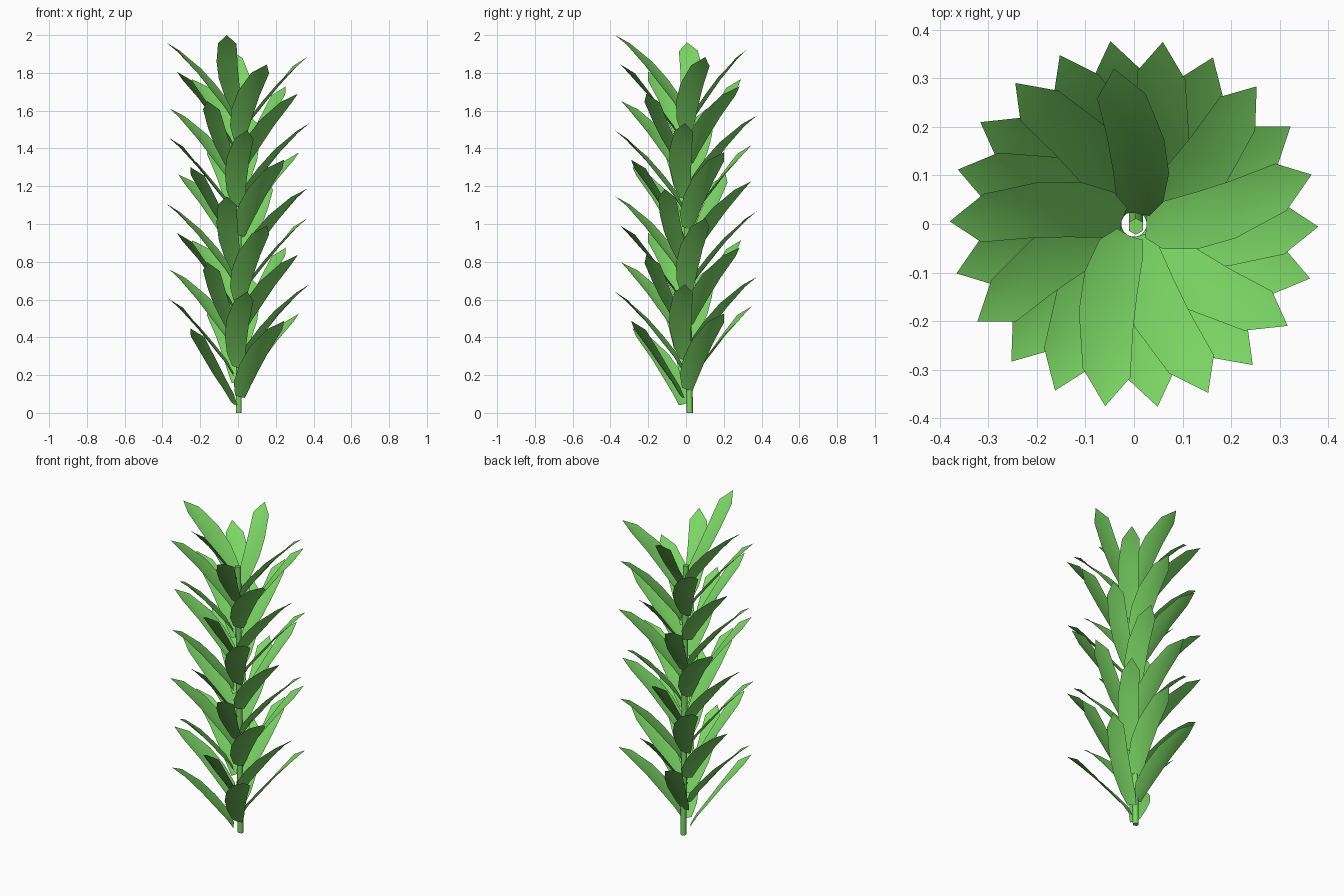
import bpy, bmesh, math
from mathutils import Vector

if "Cube" in bpy.data.objects:
    bpy.data.objects.remove(bpy.data.objects["Cube"])

green = bpy.data.materials.new("leaf_green")
green.diffuse_color = (0.2, 0.68, 0.13, 1)
green.use_nodes = True
green.node_tree.nodes["Principled BSDF"].inputs["Base Color"].default_value = green.diffuse_color

# Stem: slim six-sided stalk leaning slightly
bm = bmesh.new()
bmesh.ops.create_cone(bm, cap_ends=True, segments=6, radius1=0.017,
                      radius2=0.017, depth=1.66)
for v in bm.verts:
    v.co.z += 0.83
    v.co.x += 0.004
    v.co.y += 0.02 - 0.025 * v.co.z / 1.66
me = bpy.data.meshes.new("stem")
bm.to_mesh(me)
bm.free()
me.materials.append(green)
stem = bpy.data.objects.new("stem", me)
bpy.context.collection.objects.link(stem)
for p in me.polygons:
    p.use_smooth = len(p.vertices) == 4

# Leaf blade: (reach, height below tip, sideways shift, half width, roll in degrees)
stations = [(0.022, -0.40, 0.005, 0.030, -20), (0.055, -0.335, 0.018, 0.050, -20),
            (0.125, -0.245, 0.028, 0.060, -18), (0.205, -0.15, 0.026, 0.060, -14),
            (0.312, -0.045, 0.008, 0.050, -3)]
outward = Vector((0.72, 0, -0.69))
bm = bmesh.new()
rows = []
for r, z, shift, hw, deg in stations:
    roll = math.radians(deg)
    row = []
    for t in (-1, 0, 1):
        # clockwise side is -y when the leaf points along +x
        p = Vector((r, -shift - t * hw * math.cos(roll), z))
        p += outward * (t * hw * math.sin(roll) + (0.18 * hw if t == 0 else 0))
        row.append(bm.verts.new(p))
    rows.append(row)
tip = bm.verts.new((0.38, 0, 0))
for a, b in zip(rows, rows[1:]):
    for i in range(2):
        bm.faces.new((a[i], b[i], b[i + 1], a[i + 1]))
for i in range(2):
    bm.faces.new((rows[-1][i], tip, rows[-1][i + 1]))
for f in bm.faces:
    f.smooth = True
bmesh.ops.recalc_face_normals(bm, faces=bm.faces)
bm.faces.ensure_lookup_table()
bm.normal_update()
if bm.faces[0].normal.z < 0:
    bmesh.ops.reverse_faces(bm, faces=bm.faces)
leaf_mesh = bpy.data.meshes.new("leaf")
bm.to_mesh(leaf_mesh)
bm.free()
leaf_mesh.materials.append(green)

# Spiral of leaves from the top down: 22 leaves make five turns
for k in range(41):
    leaf = bpy.data.objects.new(f"leaf_{k + 1}", leaf_mesh)
    leaf.location.z = 2.0 - 0.0388 * k
    leaf.rotation_euler.z = math.radians(261 - k * 1800 / 22)
    if k == 2:
        leaf.scale.x = 0.85
    bpy.context.collection.objects.link(leaf)
